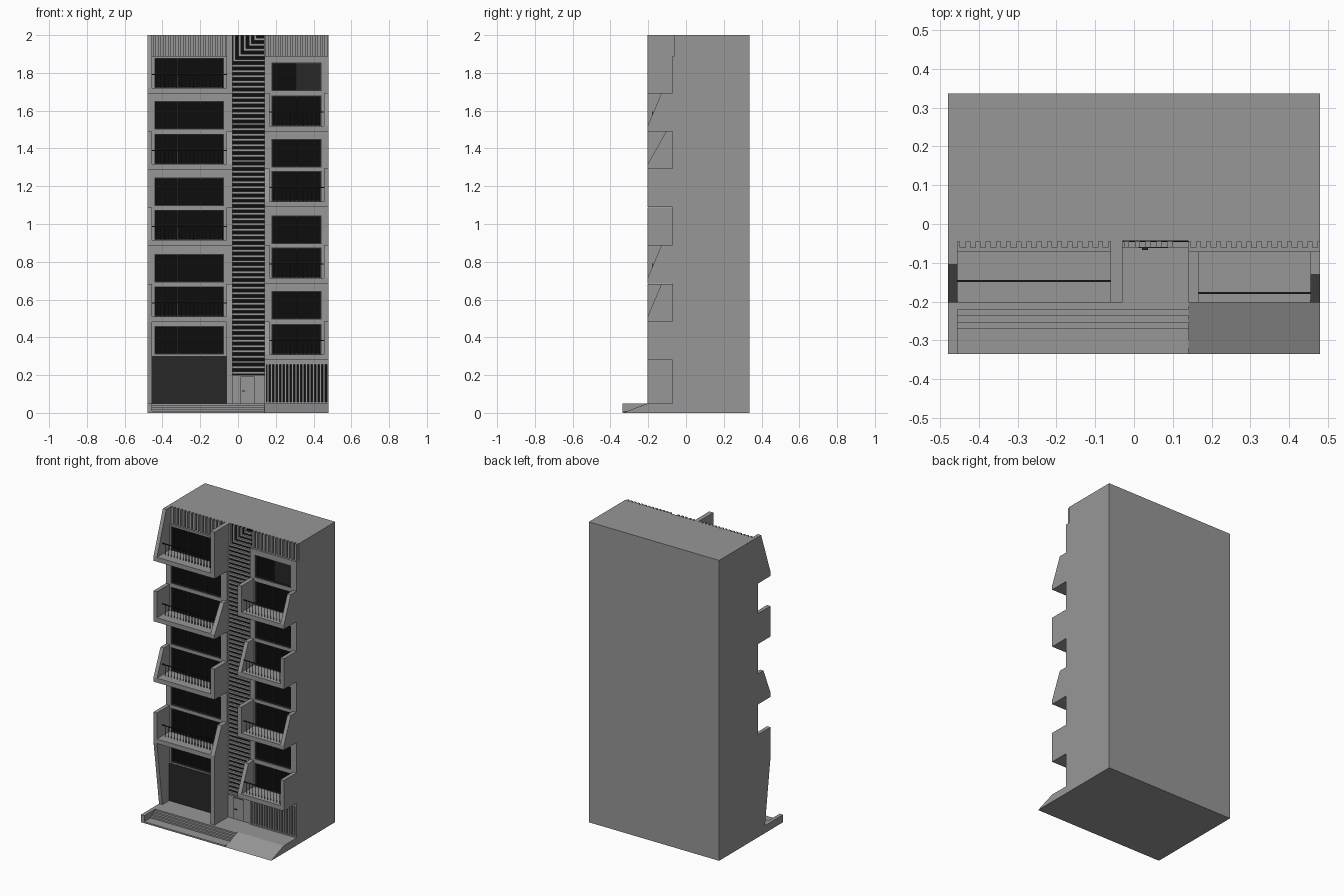
import bpy, bmesh

if "Cube" in bpy.data.objects:
    bpy.data.objects.remove(bpy.data.objects["Cube"])


def material(name, v):
    m = bpy.data.materials.new(name)
    m.diffuse_color = (v, v, v, 1)
    m.use_nodes = True
    m.node_tree.nodes["Principled BSDF"].inputs["Base Color"].default_value = m.diffuse_color
    return m


CONCRETE = material("concrete", 0.31)
BLACK = material("dark_glass", 0.004)
DARK = material("dark_metal", 0.02)
FRAME = material("window_frame", 0.035)


def finish(name, bm, mat):
    bmesh.ops.recalc_face_normals(bm, faces=bm.faces)
    me = bpy.data.meshes.new(name)
    bm.to_mesh(me)
    bm.free()
    ob = bpy.data.objects.new(name, me)
    bpy.context.collection.objects.link(ob)
    me.materials.append(mat)
    return ob


def boxes(name, items, mat=CONCRETE):
    """Each item is (x0, x1, y0, y1, z0, z1)."""
    bm = bmesh.new()
    for x0, x1, y0, y1, z0, z1 in items:
        vs = bmesh.ops.create_cube(bm, size=1)["verts"]
        for v in vs:
            v.co.x = x1 if v.co.x > 0 else x0
            v.co.y = y1 if v.co.y > 0 else y0
            v.co.z = z1 if v.co.z > 0 else z0
    return finish(name, bm, mat)


def prism(name, x0, x1, pts, mat=CONCRETE):
    """Extrude a (y, z) profile along x."""
    bm = bmesh.new()
    f = bm.faces.new([bm.verts.new((x0, y, z)) for y, z in pts])
    new = bmesh.ops.extrude_face_region(bm, geom=[f])["geom"]
    for v in new:
        if isinstance(v, bmesh.types.BMVert):
            v.co.x = x1
    return finish(name, bm, mat)


FACE, FRONT, BACK = -0.072, -0.203, 0.337
GROUND = 0.05
LEFT = (-0.455, -0.06)
RIGHT = (0.167, 0.455)
LEFT_LEVELS = [0.48, 0.885, 1.287, 1.69]
RIGHT_LEVELS = [0.28, 0.685, 1.09, 1.49]

# Window openings: x0, x1, z0, z1, pane count
windows = []
for z in LEFT_LEVELS:
    windows.append((-0.443, -0.075, z + 0.03, z + 0.19, 3))
for z in (0.31, 0.69, 1.095, 1.50):
    windows.append((-0.443, -0.075, z, z + 0.15, 3))
for z in RIGHT_LEVELS:
    windows.append((0.177, 0.442, z + 0.03, z + 0.19, 2))
for z in (0.495, 0.895, 1.30, 1.705):
    windows.append((0.177, 0.442, z, z + 0.15, 2))

# Main block with recesses for the openings, slat strip and roof band
body = boxes("building_body", [(-0.48, 0.48, FACE, BACK, 0, 2)])
cuts = [(a, b, -0.1, FACE + 0.016, c, d) for a, b, c, d, n in windows]
cuts += [(-0.6, 0.6, -0.1, -0.045, 1.89, 2.1),
         (-0.03, 0.14, -0.1, -0.042, GROUND, 2.1),
         (0.15, 0.47, -0.1, -0.05, GROUND, 0.265)]
bpy.context.view_layer.objects.active = body
for c in cuts:
    cutter = boxes("cutter", [c])
    cutter.hide_render = True
    mod = body.modifiers.new("opening", "BOOLEAN")
    mod.operation = "DIFFERENCE"
    mod.solver = "EXACT"
    mod.object = cutter
    bpy.ops.object.modifier_apply(modifier=mod.name)
    bpy.data.objects.remove(cutter)

# Glass and frames
glass, frames = [], []
t = 0.007
for a, b, c, d, n in windows:
    glass.append((a, b, FACE + 0.012, FACE + 0.018, c, d))
    y0, y1 = FACE + 0.003, FACE + 0.014
    frames += [(a, b, y0, y1, c, c + t), (a, b, y0, y1, d - t, d)]
    for i in range(n + 1):
        x = a + (b - a - t) * i / n
        frames.append((x, x + t, y0, y1, c + t, d - t))
boxes("window_glass", glass, BLACK)
boxes("window_frames", frames, FRAME)
boxes("top_window_blind", [(0.311, 0.436, FACE + 0.008, FACE + 0.013, 1.712, 1.848)], DARK)


# Balconies: two side fins (one square, one sloped), slab and railing
def fin(name, x0, x1, z, top, slope=None, foot=None):
    pts = [(-0.044, z), (-0.044, top)]
    if slope:
        pts += [(slope, top), (FRONT, z + 0.03)]
    else:
        pts += [(FRONT, top)]
    pts += [(FRONT, z)]
    if foot:
        pts += [(foot, GROUND), (-0.044, GROUND)]
    prism(name, x0, x1, pts)


def balcony(side, x0, x1, z, rail_y):
    boxes(side + "_balcony_slab", [(x0, x1, FRONT, -0.06, z, z + 0.03)])
    base, top = z + 0.03, z + 0.105
    bars = [(x0, x1, rail_y - 0.0025, rail_y + 0.0025, top - 0.005, top)]
    n = round((x1 - x0) / 0.022)
    for i in range(1, n):
        x = x0 + (x1 - x0) * i / n
        bars.append((x - 0.0015, x + 0.0015, rail_y - 0.0015, rail_y + 0.0015, base, top - 0.003))
    boxes(side + "_balcony_railing", bars, DARK)


outer_slope = [None, -0.13, None, -0.105]
inner_slope = [-0.13, None, -0.105, None]
for i, z in enumerate(LEFT_LEVELS):
    top = 2.0 if i == 3 else z + 0.203
    fin("left_outer_fin", -0.48, LEFT[0], z, top, outer_slope[i], -0.145 if i == 0 else None)
    fin("left_inner_fin", LEFT[1], -0.03, z, top, inner_slope[i], FRONT if i == 0 else None)
    balcony("left", *LEFT, z, -0.147)
for i, z in enumerate(RIGHT_LEVELS):
    fin("right_outer_fin", RIGHT[1], 0.48, z, z + 0.203, -0.13 if i % 2 else None)
    fin("right_inner_fin", 0.14, RIGHT[0], z, z + 0.203, None if i % 2 else -0.13)
    balcony("right", *RIGHT, z, -0.178)

# Ribbed cladding along the roof edge
ribs = []
for a, b in (LEFT, (0.14, 0.48)):
    n = round((b - a) / 0.0265)
    p = (b - a) / n
    ribs += [(a + p * (i + 0.2), a + p * (i + 0.8), -0.06, -0.04, 1.89, 2) for i in range(n)]
boxes("roof_edge_ribs", ribs)

# Central slat strip; the top slats turn upward in nested corners
boxes("slat_backing", [(-0.03, 0.14, -0.047, -0.04, 0.2, 1.999)], BLACK)
pitch, w = 0.028, 0.013
slats = []
z = 0.207
while z < 1.85:
    slats.append((-0.03, 0.14, -0.06, -0.045, z, z + w))
    z += pitch
for i in range(6):
    x, zc = -0.026 + pitch * i, z + pitch * i
    if zc + w < 2:
        slats.append((x, x + w, -0.06, -0.045, zc, 2))
        slats.append((x + w, 0.14, -0.06, -0.045, zc, zc + w))
boxes("facade_slats", slats)

# Entrance
boxes("entrance_wall", [(-0.03, 0.14, -0.06, -0.04, GROUND, 0.2)])
boxes("door_frame", [(0.012, 0.015, -0.062, -0.058, GROUND, 0.193),
                     (0.085, 0.088, -0.062, -0.058, GROUND, 0.193),
                     (0.015, 0.085, -0.062, -0.058, 0.19, 0.193)], DARK)
boxes("door", [(0.015, 0.085, -0.061, -0.058, GROUND, 0.19)])
boxes("door_handle", [(0.02, 0.036, -0.067, -0.06, 0.114, 0.119)], DARK)

# Ground floor shopfront panel and slatted garage gate
boxes("shopfront_panel", [(-0.455, -0.06, FACE - 0.002, -0.06, GROUND, 0.302)], DARK)
boxes("garage_backing", [(0.15, 0.47, -0.053, -0.045, GROUND, 0.265)], BLACK)
gate = [(0.15, 0.47, -0.07, -0.055, GROUND, 0.058), (0.15, 0.47, -0.07, -0.055, 0.257, 0.265)]
gate += [(0.154 + 0.0185 * i, 0.164 + 0.0185 * i, -0.067, -0.052, 0.058, 0.257) for i in range(17)]
boxes("garage_gate", gate)

# Forecourt: curb, stair and ramp
y0 = -0.336
boxes("left_curb", [(-0.48, -0.455, y0, FACE, 0, GROUND)])
steps = [(y0, 0), (y0, 0.01)]
h = 0.01
for y in (-0.27, -0.254, -0.237, -0.22):
    steps += [(y, h), (y, h + 0.01)]
    h += 0.01
steps += [(FACE, GROUND), (FACE, 0)]
prism("front_steps", -0.455, 0.14, [p for i, p in enumerate(steps) if p not in steps[:i]])
prism("garage_ramp", 0.14, 0.48, [(y0, 0), (FRONT, GROUND), (FACE, GROUND), (FACE, 0)])
